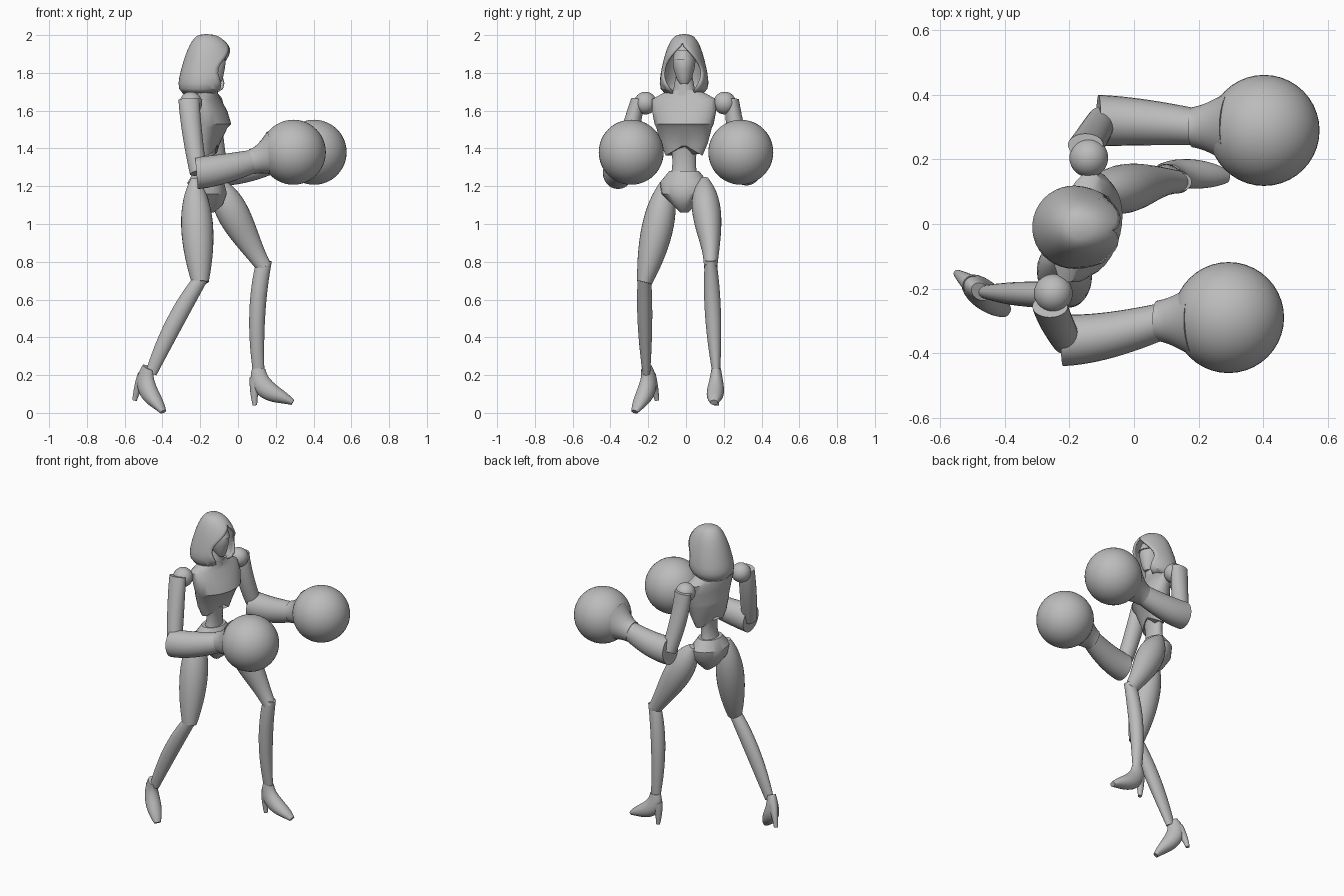
import bpy, bmesh
from math import sin, cos, pi, asin, radians
from mathutils import Vector, Matrix

cube = bpy.data.objects.get("Cube")
if cube:
    bpy.data.objects.remove(cube, do_unlink=True)

grey = bpy.data.materials.new("plain_grey")
grey.use_nodes = True
grey.diffuse_color = (.5, .5, .5, 1)
grey.node_tree.nodes["Principled BSDF"].inputs["Base Color"].default_value = grey.diffuse_color

SIDES, STEPS = 28, 16
FORWARD, SIDEWAYS, UP = Matrix.Identity(3)
TURN = Matrix.Rotation(radians(-14), 3, 'Z')       # the body is turned towards its right
HEAD_TURN = Matrix.Rotation(radians(-5), 3, 'Z')
MIDDLE = -.01                                      # y of the spine


def finish(name, bm):
    bmesh.ops.recalc_face_normals(bm, faces=bm.faces)
    mesh = bpy.data.meshes.new(name)
    bm.to_mesh(mesh)
    bm.free()
    mesh.materials.append(grey)
    mesh.shade_smooth()
    mesh.set_sharp_from_angle(angle=radians(35))
    obj = bpy.data.objects.new(name, mesh)
    bpy.context.collection.objects.link(obj)
    return obj


def skin(name, loops, closed=True):
    """Join rows of points with quads; closed rows also get end caps."""
    bm = bmesh.new()
    rows = [[bm.verts.new(point) for point in loop] for loop in loops]
    for low, high in zip(rows, rows[1:]):
        for k in range(len(low) if closed else len(low) - 1):
            n = (k + 1) % len(low)
            bm.faces.new((low[k], low[n], high[n], high[k]))
    if closed:
        bm.faces.new(rows[0])
        bm.faces.new(rows[-1])
    bmesh.ops.remove_doubles(bm, verts=bm.verts, dist=.0005)
    return finish(name, bm)


def ring(centre, depth_axis, width_axis, depth, width):
    angles = [2 * pi * k / SIDES for k in range(SIDES)]
    return [centre + depth_axis * depth * cos(a) + width_axis * width * sin(a) for a in angles]


def stack(name, turn, *levels):
    """Level ellipses along the spine, each (x, z, depth, width)."""
    return skin(name, [ring(Vector((x, MIDDLE, z)), turn @ FORWARD, turn @ SIDEWAYS, depth, width)
                       for x, z, depth, width in levels])


def bezier(controls, t):
    points = [Vector(c) for c in controls]
    while len(points) > 1:
        points = [a.lerp(b, t) for a, b in zip(points, points[1:])]
    return points[0]


def limb(name, path, depths, widths, place=Matrix()):
    """Ellipses swept along a curve; the radii follow curves of their own."""
    loops = []
    for step in range(STEPS + 1):
        t = step / STEPS
        along = (bezier(path, t + .01) - bezier(path, t - .01)).normalized()
        across = (SIDEWAYS - along * along.y).normalized()
        depth = bezier([(d, 0) for d in depths], t).x
        width = bezier([(w, 0) for w in widths], t).x
        loop = ring(bezier(path, t), across.cross(along), across, depth, width)
        loops.append([place @ point for point in loop])
    return skin(name, loops)


def ball(name, centre, radius):
    bm = bmesh.new()
    bmesh.ops.create_uvsphere(bm, u_segments=40, v_segments=24, radius=radius,
                              matrix=Matrix.Translation(centre))
    return finish(name, bm)


# hood: an open shell that overhangs the brow and tucks in at the throat
rows = []
for step in range(STEPS + 1):
    drop = max((step / STEPS) ** 1.5, 1e-9)
    half = .135 * drop ** .33 * (1 - .3 * drop ** 12)
    front = half + .06 * max(0, sin(pi * drop)) ** .6 - .03 * drop ** 3
    gap = max(0, .1 * sin(pi * (drop - .16)))
    edge = asin(gap / half)
    row = []
    for k in range(SIDES + 1):
        angle = edge + 2 * (pi - edge) * k / SIDES
        reach = front if cos(angle) > 0 else half
        offset = Vector((reach * cos(angle), half * sin(angle), 0))
        row.append(Vector((-.17 - .02 * drop, MIDDLE, 2 - .31 * drop)) + HEAD_TURN @ offset)
    rows.append(row)
hood = skin("hood", rows, closed=False)
shell = hood.modifiers.new("cloth_thickness", 'SOLIDIFY')
shell.thickness = .012
shell.offset = 0

# head with a tapered chin, and the neck
stack("head", HEAD_TURN, (-.11, 1.74, .015, .02), (-.13, 1.77, .05, .04), (-.14, 1.82, .07, .055),
      (-.14, 1.86, .075, .06), (-.15, 1.92, .06, .05), (-.15, 1.95, .03, .03))
stack("brow_plate", HEAD_TURN, (-.14, 1.87, .08, .06), (-.15, 1.92, .07, .05))
stack("neck", TURN, (-.16, 1.6, .07, .1), (-.16, 1.7, .05, .06), (-.15, 1.8, .04, .04))

# torso: rib cage with a bust ridge and arched lower rim, narrow waist, pelvis
rib_cage = stack("rib_cage", TURN, (-.16, 1.36, .05, .1), (-.16, 1.43, .06, .13),
                 (-.15, 1.51, .09, .15), (-.14, 1.53, .1, .16), (-.15, 1.6, .085, .175),
                 (-.17, 1.66, .07, .175), (-.17, 1.69, .06, .12), (-.16, 1.71, .05, .07))
for vertex in rib_cage.data.vertices[:SIDES]:
    vertex.co.z += .06 * (1 - min(1, abs(vertex.co.y - MIDDLE) / .1))
limb("abdomen", [(-.17, MIDDLE, 1.23), (-.16, MIDDLE, 1.34), (-.16, MIDDLE, 1.46)],
     (.06, .02, .06), (.08, .04, .09))
stack("pelvis", TURN, (-.15, 1.06, .02, .02), (-.15, 1.1, .07, .06), (-.16, 1.16, .1, .12),
      (-.17, 1.22, .095, .13), (-.17, 1.28, .06, .08))

# legs: left one steps forward, right one trails
limb("left_thigh", [(-.12, .1, 1.24), (-.05, .09, 1.1), (.03, .14, .94), (.14, .13, .77)],
     (.02, .14, .06, .04), (.02, .13, .045, .035))
limb("right_thigh", [(-.23, -.1, 1.24), (-.22, -.13, 1.05), (-.2, -.22, .69)],
     (.02, .135, .045), (.02, .135, .04))
limb("left_shin", [(.14, .13, .81), (.08, .14, .55), (.11, .16, .21)],
     (.04, .05, .03), (.03, .06, .02))
limb("right_shin", [(-.19, -.22, .72), (-.34, -.22, .5), (-.46, -.21, .21)],
     (.035, .06, .03), (.035, .05, .02))

# high-heeled feet, shaped from the ankle down to the toe
for side, ankle, yaw, pitch in (("left", (.11, .16, .235), -4, 0),
                                ("right", (-.475, -.21, .24), -38, 22)):
    place = (Matrix.Translation(ankle) @ Matrix.Rotation(radians(yaw), 4, 'Z')
             @ Matrix.Rotation(radians(pitch), 4, 'Y'))
    limb(side + "_foot", [(0, 0, 0), (-.01, 0, -.13), (.1, 0, -.13), (.18, 0, -.18)],
         (.035, .07, .045, .015), (.025, .045, .06, .02), place)
    limb(side + "_heel", [(-.01, 0, -.06), (-.03, 0, -.12), (-.02, 0, -.195)],
         (.04, .02, .012), (.03, .02, .012), place)

# shoulders, bent arms and round gloves; the left arm reaches further forward
for side, sign, reach, shoulder, elbow, height in (
        ("left", 1, .11, (-.14, .205, 1.64), .32, 1.29),
        ("right", -1, 0, (-.25, -.215, 1.64), -.36, 1.27)):
    wrist = .3 * sign
    ball(side + "_shoulder", shoulder, .06)
    limb(side + "_upper_arm", [Vector(shoulder) + Vector((-.01, .04 * sign, .02)),
                               (shoulder[0], elbow - .07 * sign, 1.5),
                               (reach - .21, elbow, height)], (.055, .055, .045), (.035, .055, .045))
    limb(side + "_forearm", [(reach - .22, elbow, height), (reach - .1, elbow, 1.28),
                             (reach + .09, wrist, 1.335)], (.085, .085, .06), (.08, .075, .056))
    limb(side + "_cuff", [(reach + .07, wrist, 1.33), (reach + .12, wrist, 1.34),
                          (reach + .2, wrist, 1.37)], (.067, .065, .13), (.062, .07, .12))
    ball(side + "_glove", (reach + .293, .29 * sign, 1.38), .172)
